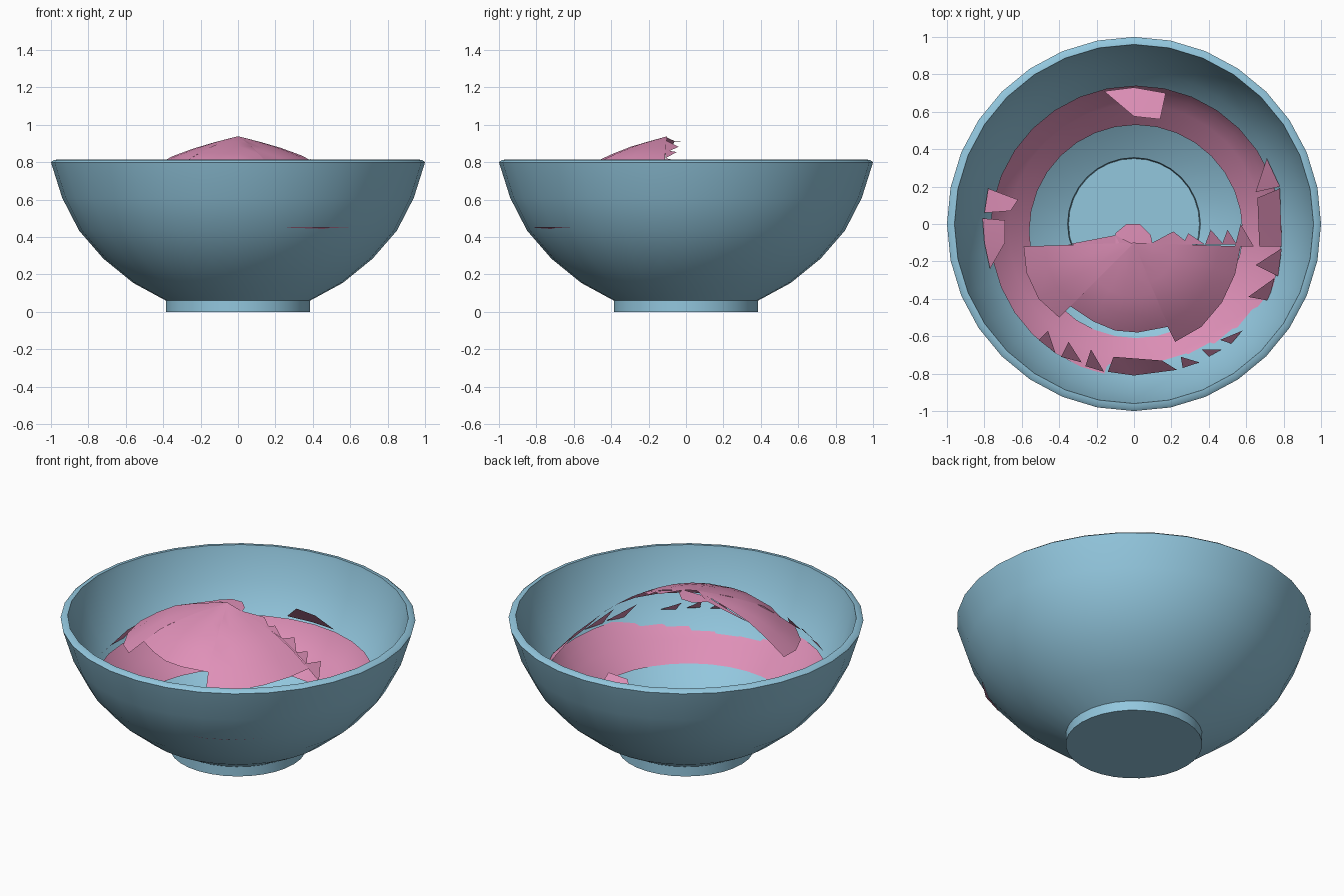
import bpy, bmesh, math
from math import sin, cos, pi, radians

if "Cube" in bpy.data.objects:
    bpy.data.objects.remove(bpy.data.objects["Cube"])


def material(name, rgb):
    m = bpy.data.materials.new(name)
    m.diffuse_color = (*rgb, 1)
    m.use_nodes = True
    m.node_tree.nodes["Principled BSDF"].inputs["Base Color"].default_value = m.diffuse_color
    return m


BLUE = material("light blue", (0.29, 0.57, 0.73))
PINK = material("pink", (0.74, 0.28, 0.48))


def finish(name, bm, mat, angle, recalc=True):
    if recalc:
        bmesh.ops.recalc_face_normals(bm, faces=bm.faces)
    else:
        # open sheets: all faces look upward
        for f in bm.faces:
            f.normal_update()
            if f.normal.z < 0:
                f.normal_flip()
    me = bpy.data.meshes.new(name)
    bm.to_mesh(me)
    bm.free()
    me.materials.append(mat)
    ob = bpy.data.objects.new(name, me)
    bpy.context.collection.objects.link(ob)
    bpy.ops.object.select_all(action='DESELECT')
    ob.select_set(True)
    bpy.context.view_layer.objects.active = ob
    bpy.ops.object.shade_smooth_by_angle(angle=radians(angle))
    return ob


def bridge(bm, a, b, closed):
    n = len(a)
    for i in range(n if closed else n - 1):
        j = (i + 1) % n
        bm.faces.new((a[i], a[j], b[j], b[i]))


# bowl: turned profile, outside then rim then inside
SIDES = 32
profile = [(0.385, 0), (0.385, 0.06), (0.56, 0.155), (0.72, 0.285), (0.85, 0.435),
           (0.94, 0.61), (1.0, 0.80), (0.985, 0.812), (0.96, 0.815), (0.955, 0.79),
           (0.905, 0.62), (0.815, 0.45), (0.695, 0.31), (0.54, 0.18), (0.355, 0.085),
           (0.35, 0.035)]
bm = bmesh.new()
rings = [[bm.verts.new((r * cos(2 * pi * i / SIDES), r * sin(2 * pi * i / SIDES), z))
          for i in range(SIDES)] for r, z in profile]
for a, b in zip(rings, rings[1:]):
    bridge(bm, a, b, True)
bm.faces.new(rings[0])
bm.faces.new(rings[-1])
finish("bowl", bm, BLUE, 35)

# lower skin of the filling, hugging the inside of the bowl
bm = bmesh.new()
rings = []
for k, (rho, z) in enumerate([(0.57, 0.24), (0.62, 0.287), (0.68, 0.345), (0.74, 0.405), (0.78, 0.455)]):
    ring = []
    for i in range(SIDES):
        t = 2 * pi * i / SIDES
        r, h = rho, z
        if k == 4:
            # rim pokes out of the bowl at the front right
            r += 0.055 * max(0, cos(t - radians(-57))) ** 8
            h += 0.03 * max(0, sin(t))
        ring.append(bm.verts.new((0.01 + r * cos(t), -0.04 + r * sin(t), h)))
    rings.append(ring)
for a, b in zip(rings, rings[1:]):
    bridge(bm, a, b, True)
finish("filling_lower_skin", bm, PINK, 40, False)

# height of the mound surface
DOME = [(0, 0.94), (0.2, 0.888), (0.4, 0.815), (0.6, 0.67), (0.72, 0.56), (0.81, 0.455), (1, 0.24)]


def dome(x, y):
    rho = math.hypot(x, y + 0.06)
    rho = math.hypot(x, y + 0.04 + 0.06 * max(0, 1 - rho / 0.8))
    for (r0, z0), (r1, z1) in zip(DOME, DOME[1:]):
        if rho <= r1:
            return z0 + (z1 - z0) * (rho - r0) / (r1 - r0)
    return DOME[-1][1]


def on_dome(bm, x, y):
    return bm.verts.new((x, y, dome(x, y)))


# mound cap: front half of the dome, with a broken lower edge
edge = [(-0.59, -0.12), (-0.575, -0.26), (-0.51, -0.40), (-0.40, -0.50), (-0.34, -0.44),
        (-0.22, -0.52), (-0.10, -0.57), (0.02, -0.58), (0.18, -0.55), (0.22, -0.63),
        (0.36, -0.55), (0.47, -0.42), (0.54, -0.27), (0.57, -0.12)]
bm = bmesh.new()
top = on_dome(bm, 0, -0.1)
rings = [[on_dome(bm, x * s, -0.1 + (y + 0.1) * s) for x, y in edge]
         for s in (0.2, 0.4, 0.6, 0.8, 1)]
for a, b in zip(rings[0], rings[0][1:]):
    bm.faces.new((top, a, b))
for a, b in zip(rings, rings[1:]):
    bridge(bm, a, b, False)
finish("mound_cap", bm, PINK, 40, False)

# broken pieces of the mound: teeth on the cap edge, shards around its rim
shards = [
    [(-0.36, -0.11), (0, -0.11), (-0.1, -0.06)],
    [(-0.1, -0.11), (-0.1, -0.05), (-0.04, 0), (0.03, 0), (0.09, -0.06), (0.1, -0.11)],
    [(0.08, -0.11), (0.21, -0.04), (0.3, -0.11)],
    [(0.26, -0.11), (0.29, -0.05), (0.38, -0.11)],
    [(0.38, -0.11), (0.41, -0.03), (0.48, -0.11)],
    [(0.47, -0.11), (0.5, -0.03), (0.55, -0.11)],
    [(0.54, -0.12), (0.57, 0), (0.64, -0.12)],
    [(-0.16, 0.71), (0, 0.73), (0.17, 0.70), (0.14, 0.56), (0, 0.575)],
    [(-0.8, 0.06), (-0.78, 0.19), (-0.62, 0.13), (-0.66, 0.07)],
    [(-0.81, 0.03), (-0.69, 0.02), (-0.69, -0.1), (-0.77, -0.24), (-0.8, -0.1)],
    [(0.71, 0.35), (0.65, 0.17), (0.78, 0.20)],
    [(0.66, 0.14), (0.78, 0.19), (0.79, -0.12), (0.67, -0.12)],
    [(0.65, -0.22), (0.79, -0.13), (0.77, -0.28)],
    [(0.61, -0.39), (0.75, -0.29), (0.72, -0.41)],
    [(-0.51, -0.62), (-0.46, -0.57), (-0.42, -0.69)],
    [(-0.39, -0.71), (-0.35, -0.63), (-0.28, -0.74)],
    [(-0.26, -0.76), (-0.23, -0.67), (-0.16, -0.79)],
    [(-0.14, -0.79), (-0.11, -0.71), (0.15, -0.73), (0.23, -0.78), (0, -0.81)],
    [(0.25, -0.71), (0.26, -0.77), (0.35, -0.74)],
    [(0.36, -0.67), (0.40, -0.71), (0.47, -0.67)],
    [(0.46, -0.62), (0.58, -0.57), (0.52, -0.64)],
]
bm = bmesh.new()
for pts in shards:
    bm.faces.new([on_dome(bm, x, y) for x, y in pts])
bmesh.ops.triangulate(bm, faces=bm.faces)
finish("mound_shards", bm, PINK, 40, False)
